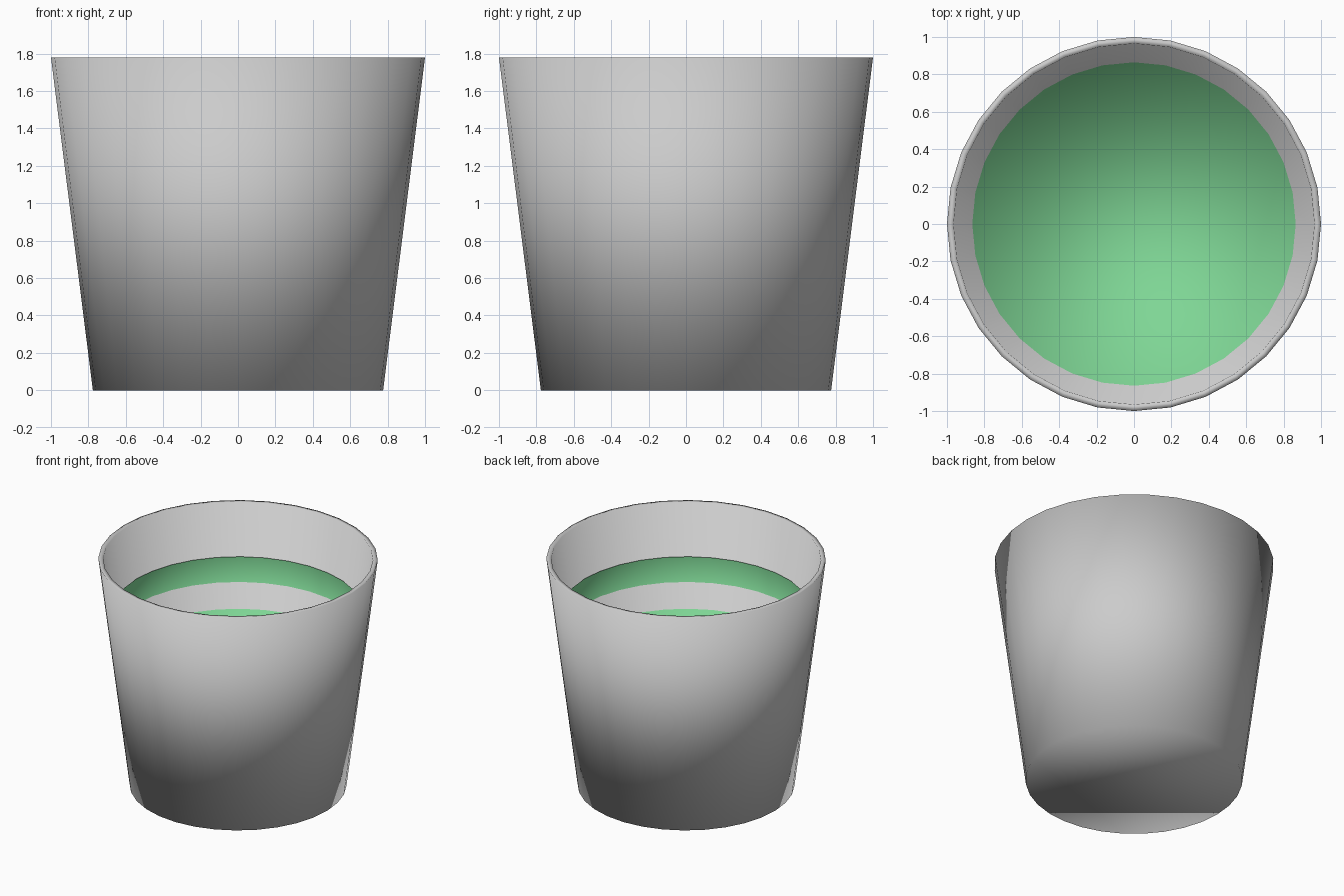
import bpy
import bmesh
from math import cos, sin, tau

if "Cube" in bpy.data.objects:
    bpy.data.objects.remove(bpy.data.objects["Cube"])

SIDES = 32


def lathe(name, profile, cap_start=False, cap_end=False):
    """Spin (radius, height) points round z, optionally closing either end."""
    bm = bmesh.new()
    rings = [[bm.verts.new((r * cos(tau * i / SIDES), r * sin(tau * i / SIDES), z))
              for i in range(SIDES)] for r, z in profile]
    for a, b in zip(rings, rings[1:]):
        for i in range(SIDES):
            j = (i + 1) % SIDES
            bm.faces.new((a[i], a[j], b[j], b[i]))
    if cap_start:
        bm.faces.new(rings[0][::-1])
    if cap_end:
        bm.faces.new(rings[-1])
    for face in bm.faces:
        face.smooth = True
    mesh = bpy.data.meshes.new(name)
    bm.to_mesh(mesh)
    bm.free()
    obj = bpy.data.objects.new(name, mesh)
    bpy.context.collection.objects.link(obj)
    return obj


# tapered cup: outer base, outer rim, inner rim, inner floor
lathe("cup", [(0.776, 0), (1.0, 1.78), (0.965, 1.78), (0.745, 0.035)],
      cap_start=True, cap_end=True)

# drink: straight open-topped sleeve whose floor is the visible liquid surface
drink = lathe("drink", [(0.89, 1.385), (0.89, 0.985)], cap_end=True)
green = bpy.data.materials.new("green_drink")
green.diffuse_color = (0.21, 0.67, 0.30, 1)
green.use_nodes = True
green.node_tree.nodes["Principled BSDF"].inputs["Base Color"].default_value = green.diffuse_color
drink.data.materials.append(green)
